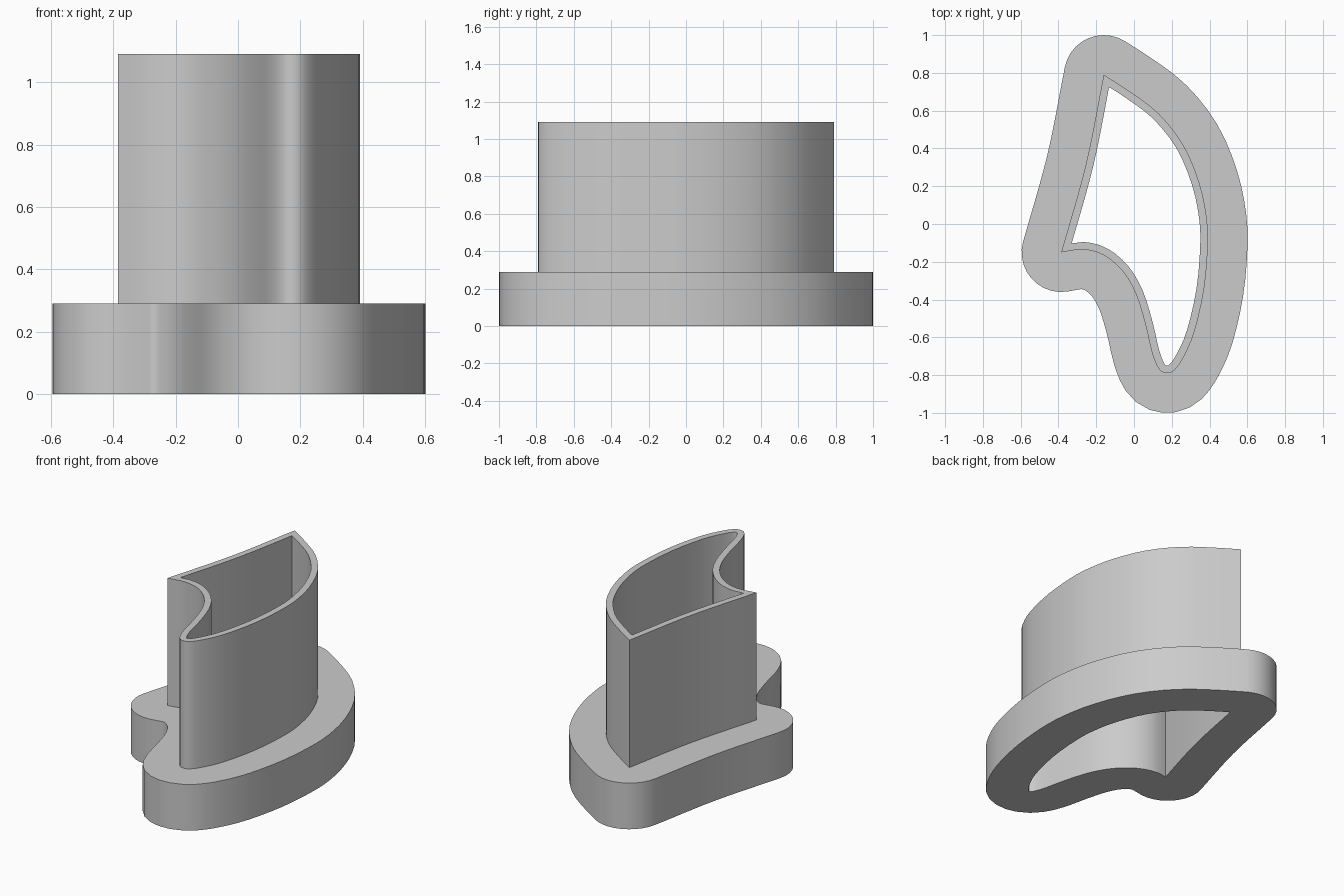
import bpy, bmesh, math
from mathutils import Vector

if "Cube" in bpy.data.objects:
    bpy.data.objects.remove(bpy.data.objects["Cube"], do_unlink=True)

BASE_TOP, WALL_TOP = 0.29, 1.09
FLANGE, THICK = 0.21, 0.04

# Outline of the wall, clockwise: long curved run, then the nearly straight side
curved_run = [(-.16, .79), (-.02, .70), (.13, .585), (.26, .42), (.345, .22),
              (.385, .03), (.39, -.13), (.37, -.35), (.32, -.57), (.265, -.70),
              (.215, -.773), (.17, -.79), (.13, -.765), (.095, -.68), (.06, -.53),
              (.01, -.37), (-.06, -.25), (-.16, -.165), (-.27, -.135), (-.385, -.15)]
straight_run = [(-.385, -.15), (-.255, .315), (-.16, .79)]


def smooth_run(points, steps):
    """Catmull-Rom curve through the points, as (point, outward normal) pairs."""
    p = [Vector(q) for q in points]
    p = [2 * p[0] - p[1]] + p + [2 * p[-1] - p[-2]]
    out = []
    for i in range(1, len(p) - 2):
        m0, m1 = (p[i + 1] - p[i - 1]) / 2, (p[i + 2] - p[i]) / 2
        last = i == len(p) - 3
        for k in range(steps + last):
            t = k / steps
            a, d = p[i], p[i + 1] - p[i]
            c2, c3 = 3 * d - 2 * m0 - m1, m0 + m1 - 2 * d
            tan = (m0 + 2 * t * c2 + 3 * t * t * c3).normalized()
            out.append((a + t * m0 + t * t * c2 + t ** 3 * c3, Vector((-tan.y, tan.x))))
    return out


def corner_fan(before, after, steps=10):
    """Normals fanned round a sharp corner, and its mitred inner point."""
    pos, n0, n1 = before[0], before[1], after[1]
    fan = [(pos, n0.slerp(n1, k / steps)) for k in range(1, steps)]
    mitre = pos - (n0 + n1) * THICK / (1 + n0.dot(n1))
    return fan, mitre


run_a = smooth_run(curved_run, 3)
run_b = smooth_run(straight_run, 6)
fan_b, mitre_b = corner_fan(run_a[-1], run_b[0])
fan_a, mitre_a = corner_fan(run_b[-1], run_a[0])
outline = run_a + fan_b + run_b + fan_a
corners = [(run_a[0][0], mitre_a), (run_b[0][0], mitre_b)]


def inner_point(pos, normal):
    for corner, mitre in corners:
        if (pos - corner).length < 0.1:
            return mitre
    return pos - normal * THICK


wall = [pos for pos, n in outline]
flange = [pos + n * FLANGE for pos, n in outline]
inner = [inner_point(pos, n) for pos, n in outline]

# Closed section swept round the outline: flange, wall and through opening
bm = bmesh.new()
section = [(inner, 0), (flange, 0), (flange, BASE_TOP),
           (wall, BASE_TOP), (wall, WALL_TOP), (inner, WALL_TOP)]
rings = [[bm.verts.new((p.x, p.y, z)) for p in loop] for loop, z in section]
count = len(outline)
for r, ring in enumerate(rings):
    nxt = rings[(r + 1) % len(rings)]
    for i in range(count):
        j = (i + 1) % count
        bm.faces.new((ring[i], ring[j], nxt[j], nxt[i]))
bmesh.ops.remove_doubles(bm, verts=bm.verts, dist=0.0005)
bmesh.ops.recalc_face_normals(bm, faces=bm.faces)

mesh = bpy.data.meshes.new("flanged_cutter")
bm.to_mesh(mesh)
bm.free()
cutter = bpy.data.objects.new("flanged_cutter", mesh)
bpy.context.collection.objects.link(cutter)

# Plain grey plastic
grey = bpy.data.materials.new("light_grey")
grey.use_nodes = True
colour = (0.6, 0.6, 0.6, 1)
grey.diffuse_color = colour
grey.node_tree.nodes["Principled BSDF"].inputs["Base Color"].default_value = colour
mesh.materials.append(grey)

bpy.ops.object.select_all(action="DESELECT")
cutter.select_set(True)
bpy.context.view_layer.objects.active = cutter
bpy.ops.object.shade_smooth_by_angle(angle=math.radians(30))
